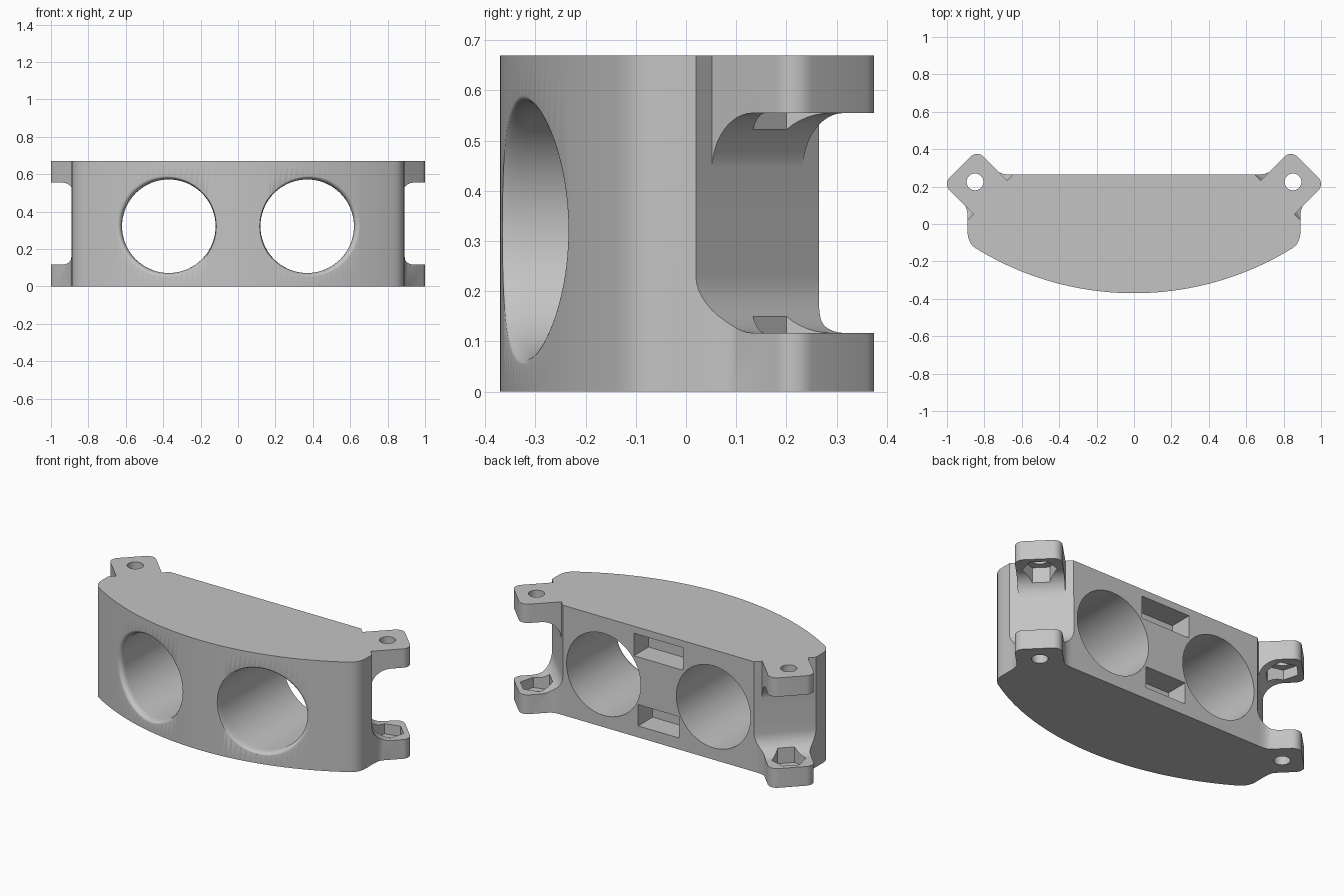
import bpy, bmesh
from math import sin, cos, pi, sqrt, radians

if "Cube" in bpy.data.objects:
    bpy.data.objects.remove(bpy.data.objects["Cube"], do_unlink=True)

HEIGHT = 0.67
BACK_Y = 0.265
WALL_U, TAB_V = 0.6435, 0.442       # chamfer wall and tab centre line on the diagonal
TAB_HALF, ROOT_HALF, TAB_END = 0.128, 0.173, 0.873
TAB_LOW, TAB_HIGH = 0.117, 0.555    # inner faces of the lower and upper tabs
BOLT_X, BOLT_Y = 0.85, 0.225
HOLE_X, HOLE_Z, HOLE_R = 0.37, 0.322, 0.25


def diag(u, v):
    """Point at u along the corner diagonal, v sideways from the tab centre."""
    v += TAB_V
    return ((u + v) / sqrt(2), (u - v) / sqrt(2))


def front_y(x):
    return -0.37 + 1.61 - sqrt(1.61 ** 2 - x * x)


def loft(name, rings):
    """Closed solid through rings with equal point counts."""
    bm = bmesh.new()
    loops = [[bm.verts.new(p) for p in ring] for ring in rings]
    n = len(loops[0])
    for a, b in zip(loops, loops[1:]):
        for i in range(n):
            j = (i + 1) % n
            bm.faces.new((a[i], a[j], b[j], b[i]))
    bm.faces.new(loops[0][::-1])
    bm.faces.new(loops[-1])
    bmesh.ops.recalc_face_normals(bm, faces=bm.faces)
    mesh = bpy.data.meshes.new(name)
    bm.to_mesh(mesh)
    bm.free()
    obj = bpy.data.objects.new(name, mesh)
    bpy.context.scene.collection.objects.link(obj)
    return obj


def polygon(x, y, r, n, start=0.0):
    return [(x + r * cos(start + 2 * pi * i / n), y + r * sin(start + 2 * pi * i / n))
            for i in range(n)]


def upright(name, outline, z0, z1, side=1):
    return loft(name, [[(x * side, y, z) for x, y in outline] for z in (z0, z1)])


def plan(root):
    """Whole plan outline, given the shape of the tab root."""
    half = [(0.83 * i / 28, front_y(0.83 * i / 28)) for i in range(29)]
    half += [(0.85, -0.128), (0.867, -0.112), (0.88, -0.092), (0.888, -0.068), (0.89, -0.04)]
    r = 0.05
    corner = [(TAB_END - r + r * sin(a), TAB_HALF - r + r * cos(a))
              for a in [i * pi / 16 for i in range(9)]]
    edge = root + corner
    half += [diag(u, v) for u, v in edge]
    half += [diag(u, -v) for u, v in reversed(edge)]
    return half + [(-x, y) for x, y in reversed(half[1:])]


# Body with tabs: flared roots below, square notched roots above
flared = plan([(WALL_U, ROOT_HALF), (0.655, 0.161), (0.67, 0.148), (0.685, 0.137), (0.705, TAB_HALF)])
notched = plan([(WALL_U, ROOT_HALF), (WALL_U, 0.15), (WALL_U, TAB_HALF),
                (0.685, TAB_HALF), (0.705, TAB_HALF)])
body = loft("housing_body", [[(x, y, z) for x, y in outline] for outline, z in
                             ((flared, 0), (flared, 0.3), (notched, 0.37), (notched, HEIGHT))])

cutters = []

# Slot between the tabs, rounded into the wall
fillet, wall = 0.115, WALL_U - 0.0005
quarter = [i * pi / 24 for i in range(13)]
slot = [(1.2, TAB_LOW)]
slot += [(wall + fillet * (1 - sin(a)), TAB_LOW + fillet * (1 - cos(a))) for a in quarter]
slot += [(wall + fillet * (1 - cos(a)), TAB_HIGH - fillet * (1 - sin(a))) for a in quarter]
slot += [(1.2, TAB_HIGH)]


def round_opening(side):
    """Through hole whose front rim is eased, more on the outer side."""
    n, rim_depth = 72, 0.045
    rings = []
    steps = [(1, None, -0.6)] + [(1 - sin(a), rim_depth * (1 - cos(a)), None)
                                for a in [i * pi / 16 for i in range(9)]] + [(0, None, 0.5)]
    for flare, depth, flat_y in steps:
        ring = []
        for i in range(n):
            t = 2 * pi * i / n
            r = HOLE_R + flare * (0.018 + 0.014 * cos(t))
            x = HOLE_X + r * cos(t)
            y = flat_y if depth is None else front_y(x) + depth
            ring.append((x * side, y, HOLE_Z + r * sin(t)))
        rings.append(ring)
    return loft("opening_cutter", rings)


for side in (1, -1):
    rings = []
    for v in (-0.25, 0.25):
        ring = []
        for u, z in slot:
            x, y = diag(u, v)
            ring.append((x * side, y, z))
        rings.append(ring)
    cutters.append(loft("slot_cutter", rings))
    # Bolt holes and hexagonal nut pockets
    cutters.append(upright("bolt_cutter", polygon(BOLT_X, BOLT_Y, 0.045, 40), -0.1, 0.8, side))
    hexagon = polygon(BOLT_X, BOLT_Y, 0.095, 6, radians(15))
    cutters.append(upright("nut_cutter", hexagon, 0.055, 0.2, side))
    cutters.append(upright("nut_cutter", hexagon, 0.47, 0.615, side))
    cutters.append(round_opening(side))

# Rectangular pockets in the back
for half_w, z0, z1 in ((0.165, 0.49, 0.627), (0.137, 0.07, 0.2)):
    rect = [(-half_w, BACK_Y - 0.14), (half_w, BACK_Y - 0.14), (half_w, 0.4), (-half_w, 0.4)]
    cutters.append(upright("pocket_cutter", rect, z0, z1))

# Cut everything, then keep only the finished body
for cutter in cutters:
    cutter.hide_render = True
    mod = body.modifiers.new("cut", 'BOOLEAN')
    mod.operation, mod.solver, mod.object = 'DIFFERENCE', 'EXACT', cutter
bpy.context.view_layer.update()
depsgraph = bpy.context.evaluated_depsgraph_get()
finished = bpy.data.meshes.new_from_object(body.evaluated_get(depsgraph))
body.modifiers.clear()
body.data = finished
for cutter in cutters:
    bpy.data.objects.remove(cutter, do_unlink=True)

# Single plain grey
grey = bpy.data.materials.new("plain_grey")
grey.use_nodes = True
colour = (0.55, 0.55, 0.55, 1)
grey.diffuse_color = colour
for node in grey.node_tree.nodes:
    if node.type == 'BSDF_PRINCIPLED':
        node.inputs["Base Color"].default_value = colour
finished.materials.clear()
finished.materials.append(grey)
for face in finished.polygons:
    face.material_index = 0

bpy.ops.object.select_all(action='DESELECT')
body.select_set(True)
bpy.context.view_layer.objects.active = body
bpy.ops.object.shade_smooth_by_angle(angle=radians(30))
